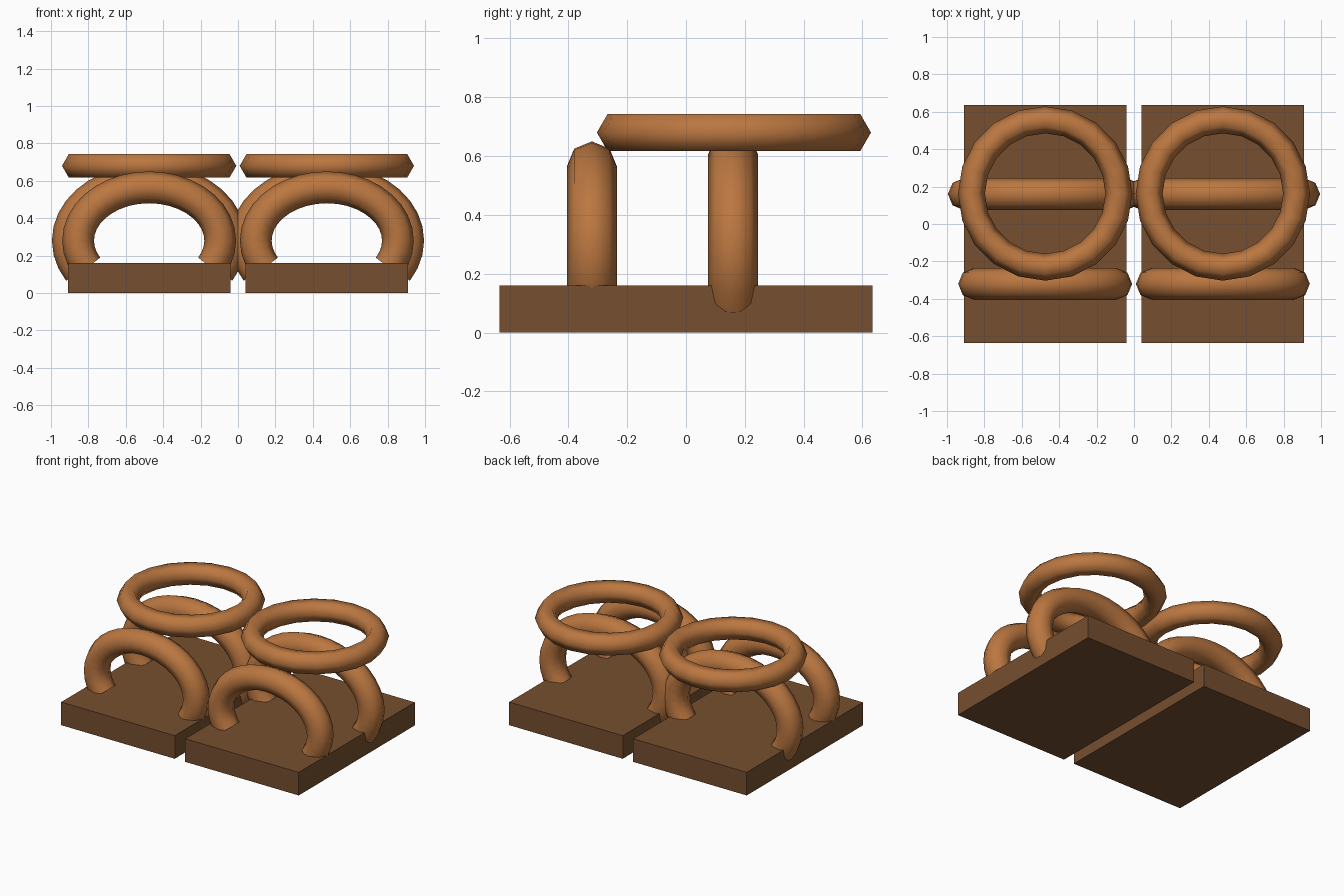
import bpy, bmesh, math
from mathutils import Vector

if "Cube" in bpy.data.objects:
    bpy.data.objects.remove(bpy.data.objects["Cube"])


def material(name, color):
    m = bpy.data.materials.new(name)
    m.diffuse_color = (*color, 1)
    m.use_nodes = True
    m.node_tree.nodes["Principled BSDF"].inputs["Base Color"].default_value = m.diffuse_color
    return m


COPPER = material("copper_brown", (0.50, 0.185, 0.052))
WOOD = material("dark_brown", (0.18, 0.078, 0.029))


def add_object(name, bm, mat, smooth):
    bmesh.ops.recalc_face_normals(bm, faces=bm.faces)
    mesh = bpy.data.meshes.new(name)
    bm.to_mesh(mesh)
    bm.free()
    mesh.materials.append(mat)
    ob = bpy.data.objects.new(name, mesh)
    bpy.context.collection.objects.link(ob)
    if smooth:
        bpy.ops.object.select_all(action='DESELECT')
        ob.select_set(True)
        bpy.context.view_layer.objects.active = ob
        bpy.ops.object.shade_smooth_by_angle(angle=math.radians(65))
    return ob


def tube(name, center, u, v, a, b, r, sides, start, end, steps):
    """Round tube swept along an ellipse (radii a, b) in the plane u, v."""
    center, u, v = Vector(center), Vector(u), Vector(v)
    w = u.cross(v)
    closed = abs(end - start) >= 360
    bm = bmesh.new()
    rings = []
    for i in range(steps if closed else steps + 1):
        t = math.radians(start + (end - start) * i / steps)
        p = center + u * a * math.cos(t) + v * b * math.sin(t)
        n = (u * math.cos(t) / a + v * math.sin(t) / b).normalized()
        angles = [math.tau * k / sides for k in range(sides)]
        rings.append([bm.verts.new(p + (n * math.cos(q) + w * math.sin(q)) * r)
                      for q in angles])
    for i in range(steps):
        r0, r1 = rings[i], rings[(i + 1) % len(rings)]
        for k in range(sides):
            j = (k + 1) % sides
            bm.faces.new((r0[k], r0[j], r1[j], r1[k]))
    if not closed:
        bm.faces.new(rings[0])
        bm.faces.new(rings[-1])
    return add_object(name, bm, COPPER, True)


X, Y, Z = (1, 0, 0), (0, 1, 0), (0, 0, 1)

for side, cx in (("left", -0.475), ("right", 0.475)):
    # Flat base slab
    bm = bmesh.new()
    bmesh.ops.create_cube(bm, size=1)
    bmesh.ops.scale(bm, vec=(0.87, 1.27, 0.16), verts=bm.verts)
    bmesh.ops.translate(bm, vec=(cx, 0, 0.08), verts=bm.verts)
    add_object(side + "_base", bm, WOOD, False)

    # Front arch, larger rear arch, and the horizontal ring above
    tube(side + "_front_arch", (cx, -0.32, 0.28), X, Z,
         0.38, 0.285, 0.085, 8, -30, 210, 24)
    tube(side + "_rear_arch", (cx, 0.16, 0.28), X, Z,
         0.435, 0.325, 0.085, 8, -30, 210, 24)
    tube(side + "_top_ring", (cx, 0.163, 0.68), X, Y,
         0.394, 0.394, 0.072, 6, 0, 360, 20)
